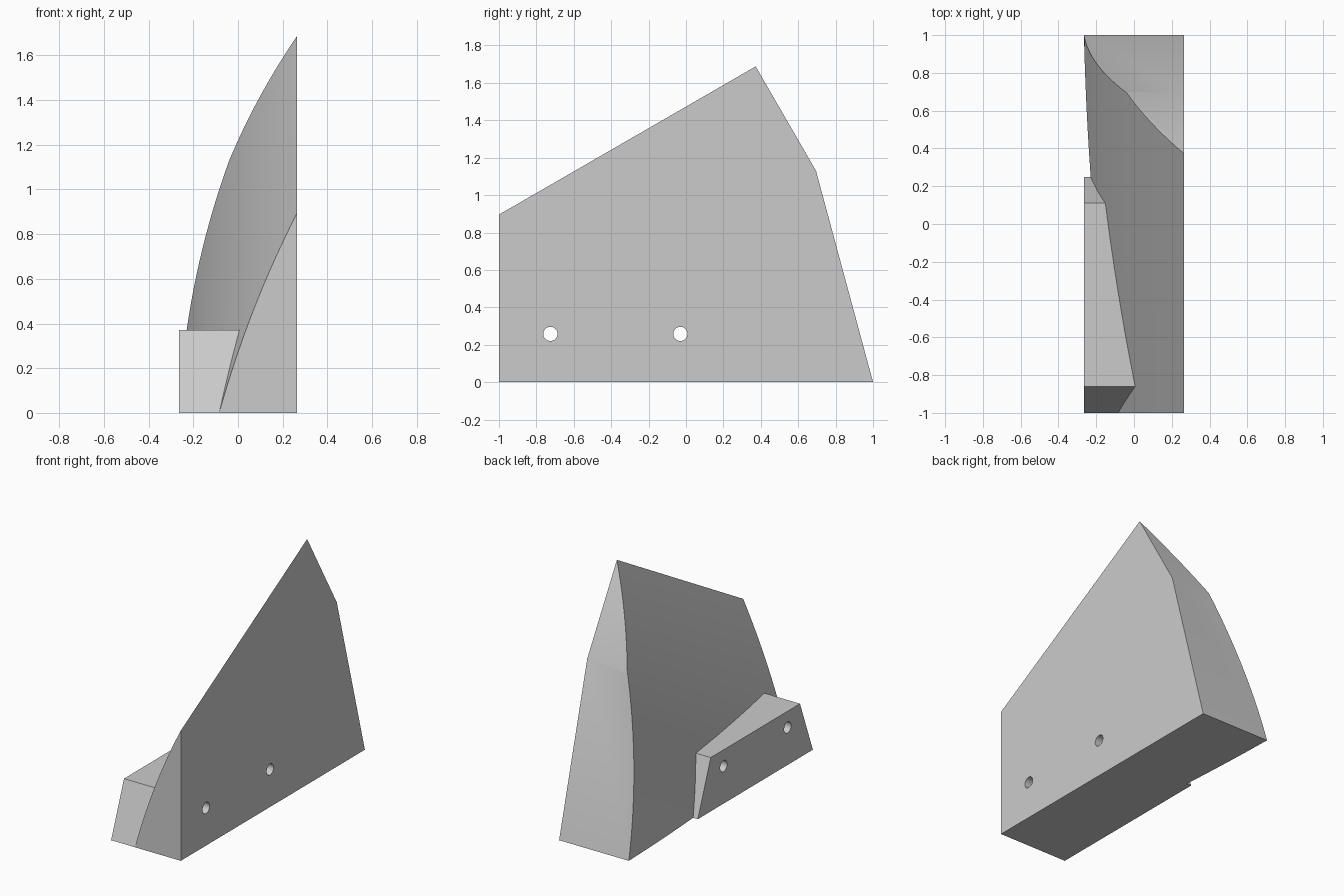
import bpy, bmesh
from math import sin, cos, sqrt, radians
from mathutils import Vector

if "Cube" in bpy.data.objects:
    bpy.data.objects.remove(bpy.data.objects["Cube"], do_unlink=True)

grey = bpy.data.materials.new("light grey")
grey.use_nodes = True
colour = (0.6, 0.6, 0.6, 1)
grey.diffuse_color = colour
grey.node_tree.nodes["Principled BSDF"].inputs["Base Color"].default_value = colour


def prism(name, points, sweep):
    """Solid made by sweeping a flat outline along a vector."""
    bm = bmesh.new()
    face = bm.faces.new([bm.verts.new(p) for p in points])
    new = bmesh.ops.extrude_face_region(bm, geom=[face])["geom"]
    bmesh.ops.translate(bm, vec=sweep, verts=[g for g in new if isinstance(g, bmesh.types.BMVert)])
    bmesh.ops.recalc_face_normals(bm, faces=bm.faces)
    mesh = bpy.data.meshes.new(name)
    bm.to_mesh(mesh)
    bm.free()
    mesh.materials.append(grey)
    obj = bpy.data.objects.new(name, mesh)
    bpy.context.collection.objects.link(obj)
    return obj


def combine(target, tool, operation):
    """Apply a boolean and discard the tool."""
    mod = target.modifiers.new(operation, "BOOLEAN")
    mod.operation = operation
    mod.solver = "EXACT"
    mod.object = tool
    bpy.context.view_layer.objects.active = target
    bpy.ops.object.modifier_apply(modifier=mod.name)
    bpy.data.objects.remove(tool, do_unlink=True)


# Slab with the side outline; its flat face is on +x
outline = [(-1, 0), (-1, 1.2), (0.25, 1.9), (0.695, 1.13), (1, 0)]
body = prism("curved_wedge_body", [(-0.4, y, z) for y, z in outline], Vector((0.665, 0, 0)))

# Circular arc swept along a 30 degree rise shapes the curved face
tilt = radians(30)
axis = Vector((0, cos(tilt), sin(tilt)))
across = Vector((0, -sin(tilt), cos(tilt)))
radius, start, steps = 3.83, -0.675, 36
arc = []
for i in range(steps + 1):
    d = 2.2 * i / steps
    arc.append((-0.269 + radius - sqrt(radius ** 2 - d ** 2), start + d))
arc += [(0.8, arc[-1][1]), (0.8, start)]
curve = prism("arc_cutter", [Vector((x, 0, 0)) + across * v - axis * 3 for x, v in arc], axis * 6)
combine(body, curve, "INTERSECT")

# Mounting block with sloping ends on the curved side
block_side = [(-1, 0), (-0.86, 0.37), (0.11, 0.37), (0.25, 0)]
block = prism("mounting_block", [(-0.265, y, z) for y, z in block_side], Vector((0.42, 0, 0)))
combine(body, block, "UNION")

# Two bolt holes right through
for y in (-0.725, -0.03):
    ring = [(-1, y + 0.038 * cos(radians(a)), 0.258 + 0.038 * sin(radians(a))) for a in range(0, 360, 12)]
    combine(body, prism("hole_cutter", ring, Vector((2, 0, 0))), "DIFFERENCE")

# Smooth curved surfaces, sharp corners
bpy.ops.object.select_all(action="DESELECT")
body.select_set(True)
bpy.context.view_layer.objects.active = body
bpy.ops.object.shade_smooth_by_angle(angle=radians(30))
